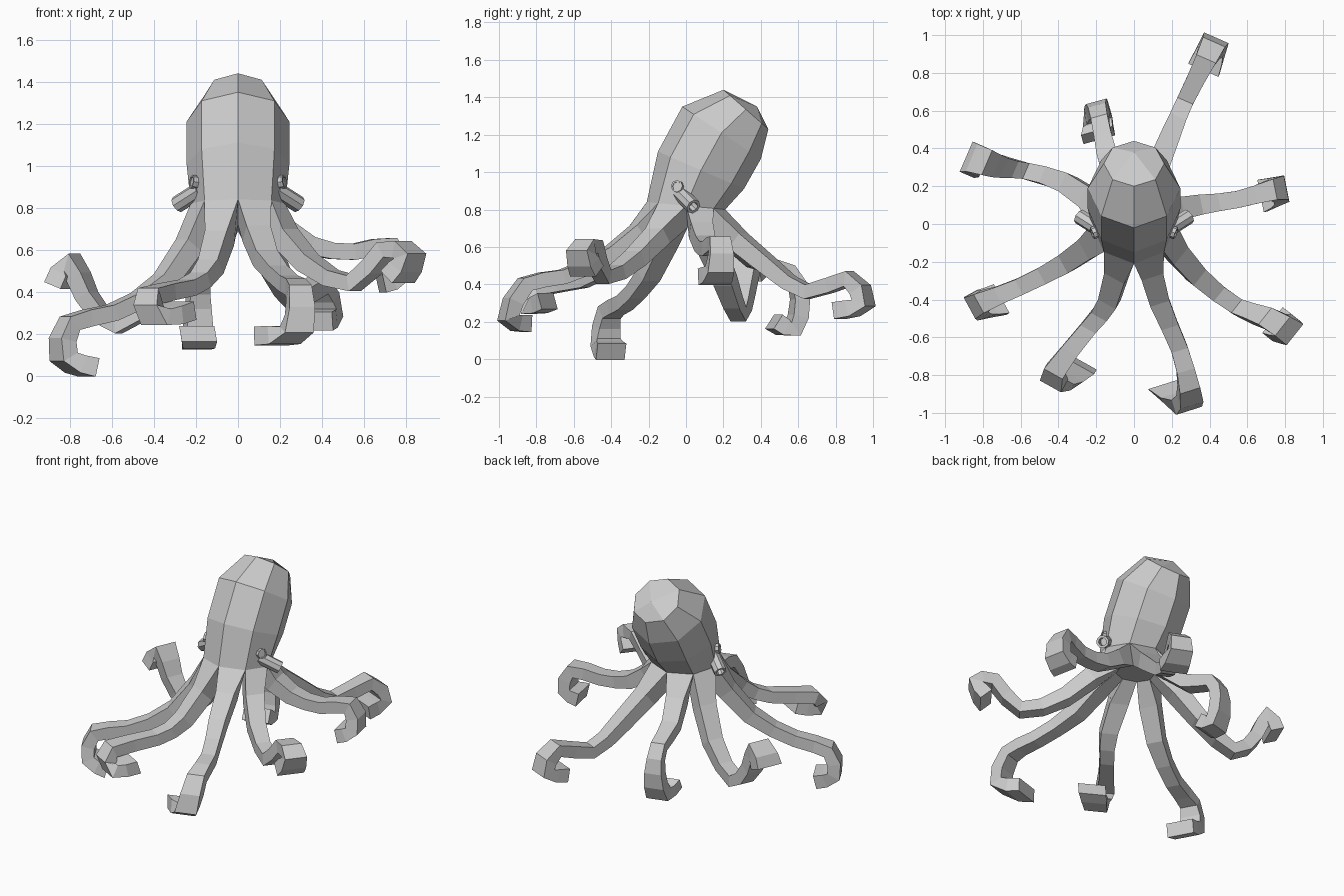
import bpy, bmesh, math
from mathutils import Vector

cube = bpy.data.objects.get("Cube")
if cube:
    bpy.data.objects.remove(cube)

grey = bpy.data.materials.new("plain_grey")
grey.use_nodes = True
grey.diffuse_color = (0.6, 0.6, 0.6, 1)
grey.node_tree.nodes["Principled BSDF"].inputs["Base Color"].default_value = grey.diffuse_color


def finish(bm, name):
    bmesh.ops.recalc_face_normals(bm, faces=bm.faces)
    mesh = bpy.data.meshes.new(name)
    bm.to_mesh(mesh)
    bm.free()
    mesh.materials.append(grey)
    obj = bpy.data.objects.new(name, mesh)
    bpy.context.collection.objects.link(obj)


def bridge(bm, lower, upper):
    """Join two matching loops of corners with quads."""
    for k in range(len(lower)):
        bm.faces.new((lower[k - 1], lower[k], upper[k], upper[k - 1]))


def octagon(bm, centre, u, v):
    angles = [k * math.pi / 4 for k in range(8)]
    return [bm.verts.new(centre + u * math.cos(t) + v * math.sin(t)) for t in angles]


def tilted_ring(bm, front, back, half_width):
    """Octagon with a corner at the front, spanning two (y, z) points."""
    front, back = Vector((0, *front)), Vector((0, *back))
    return octagon(bm, (front + back) / 2, (front - back) / 2, Vector((half_width, 0, 0)))


# Head: octagonal rings that lean backwards
body = bmesh.new()
crown_ring, brow, cheek, collar, underside = [tilted_ring(body, *r) for r in (
    ((.2, 1.44), (.44, 1.23), .16),
    ((-.02, 1.35), (.4, 1.07), .245),
    ((-.15, 1.11), (.31, .91), .245),
    ((-.21, .84), (.21, .8), .225),
    ((-.11, .72), (.13, .69), .12))]
bridge(body, crown_ring, brow)
bridge(body, brow, cheek)
bridge(body, cheek, collar)
body.faces.new(underside)
crown = body.verts.new((0, .38, 1.35))
for k in range(0, 8, 2):
    body.faces.new((crown, crown_ring[k - 1], crown_ring[k], crown_ring[k + 1]))


def smooth_path(points):
    """Add a curved midpoint between each pair of points."""
    ext = [points[0], *points, points[-1]]
    path = []
    for a, b, c, d in zip(ext, ext[1:], ext[2:], ext[3:]):
        path += [((b + c) * 9 - a - d) / 16, c]
    return path


def grow_arm(bm, index, knots):
    """Sweep a four-sided section from one side of the collar along the knots."""
    after = (index + 1) % 8
    last = [collar[index], collar[after], underside[after], underside[index]]
    root = sum((v.co for v in last), Vector()) / 4
    knots = [root] + [Vector(k) for k in knots]
    out = knots[3] - root
    side = Vector((-out.y, out.x, 0)).normalized()
    path = smooth_path(knots)
    for k, p in enumerate(path):
        t = k / (len(path) - 1)
        ahead = path[min(k + 1, len(path) - 1)]
        behind = path[k - 1] if k else root
        up = (ahead - behind).cross(side).normalized()
        # slim in the middle, broad at the curled tip
        shoulder = .015 * max(0, 1 - 4 * t)
        wide = side * (.045 + shoulder + .07 * max(0, t - .4))
        thick = up * (.035 + shoulder + .01 * t)
        ring = [bm.verts.new(p + offset) for offset in
                (thick - wide, thick + wide, wide - thick, -wide - thick)]
        bridge(bm, last, ring)
        last = ring
    bm.faces.new(last)


# Arms: bend, middle, start of curl, far side of curl and tip
ARMS = {
    "front_left": ((.13, -.4, .56), (.24, -.66, .44), (.29, -.86, .4), (.28, -.95, .22), (.16, -.85, .19)),
    "left_front": ((.33, -.27, .54), (.55, -.44, .44), (.71, -.5, .6), (.82, -.56, .57), (.76, -.53, .47)),
    "left_back": ((.34, .1, .62), (.55, .13, .59), (.73, .18, .62), (.77, .18, .48), (.68, .15, .44)),
    "back_left": ((.18, .44, .5), (.27, .65, .36), (.38, .87, .43), (.42, .95, .3), (.37, .82, .26)),
    "back_right": ((-.14, .36, .53), (-.18, .55, .47), (-.19, .61, .32), (-.19, .57, .16), (-.19, .47, .2)),
    "right_back": ((-.35, .21, .42), (-.57, .28, .24), (-.72, .31, .38), (-.79, .33, .54), (-.85, .34, .43)),
    "right_front": ((-.35, -.2, .45), (-.6, -.33, .3), (-.8, -.41, .25), (-.83, -.43, .09), (-.71, -.4, .04)),
    "front_right": ((-.13, -.4, .52), (-.24, -.55, .42), (-.42, -.78, .38), (-.39, -.83, .28), (-.28, -.74, .31)),
}
for index, knots in enumerate(ARMS.values()):
    grow_arm(body, index, knots)
finish(body, "body_with_arms")


def tube(name, start, end, radius, bore, depth):
    """Eight-sided tube with a recessed outer end."""
    start, end = Vector(start), Vector(end)
    axis = (end - start).normalized()
    u = axis.orthogonal().normalized()
    v = axis.cross(u)
    bm = bmesh.new()
    sections = ((start, radius), (end, radius), (end, bore), (end - axis * depth, bore))
    loops = [octagon(bm, centre, u * r, v * r) for centre, r in sections]
    for a, b in zip(loops, loops[1:]):
        bridge(bm, a, b)
    bm.faces.new(loops[0])
    bm.faces.new(loops[-1])
    finish(bm, name)


# Eyes and siphons on both sides
for s, label in ((1, "left"), (-1, "right")):
    tube(label + "_eye", (s * .17, -.03, .915), (s * .222, -.05, .925), .033, .024, .006)
    tube(label + "_siphon", (s * .18, -.03, .885), (s * .29, .04, .815), .041, .026, .05)
